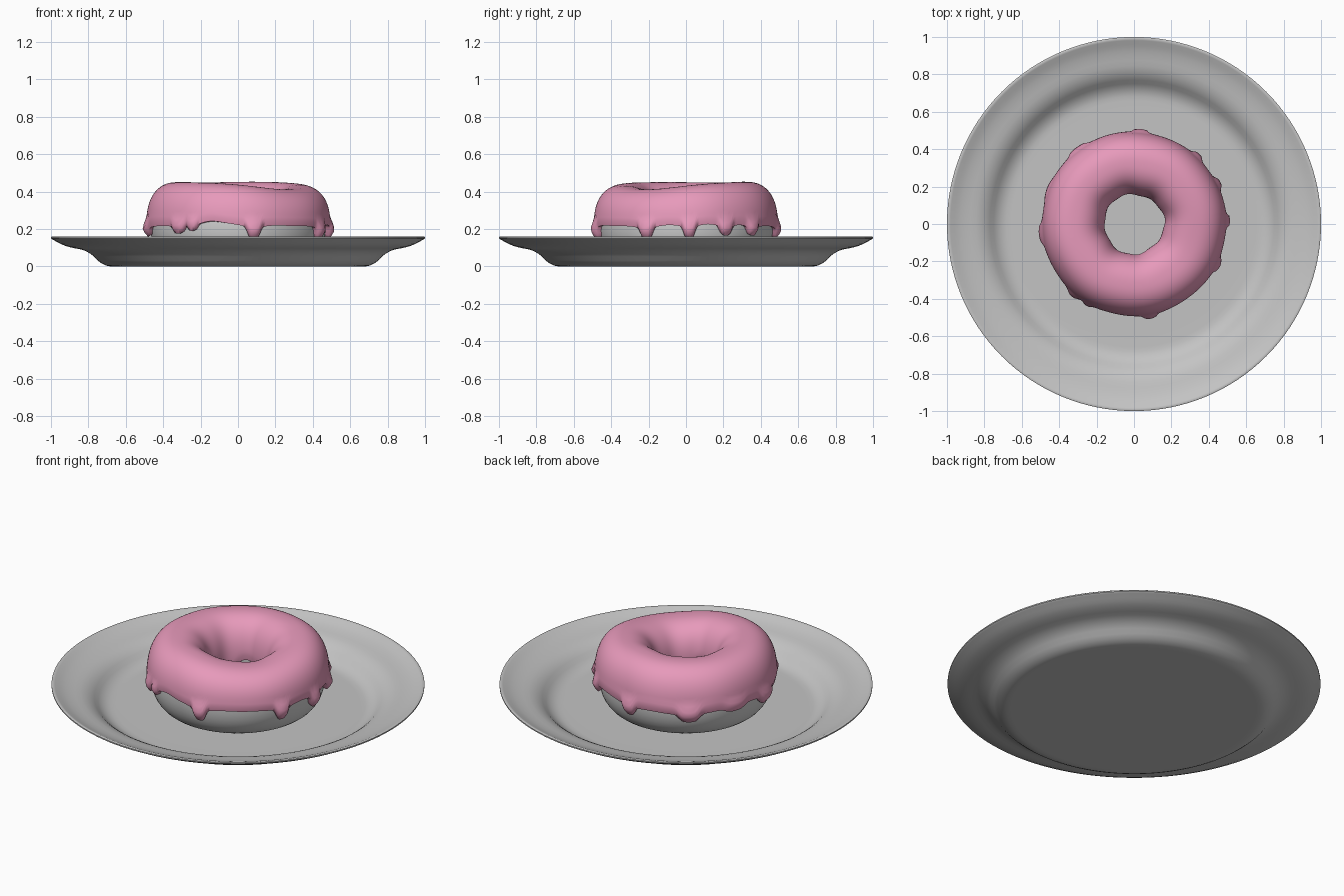
import bpy, math
from math import sin, cos, pi, radians

if "Cube" in bpy.data.objects:
    bpy.data.objects.remove(bpy.data.objects["Cube"])


def material(name, rgb):
    m = bpy.data.materials.new(name)
    m.diffuse_color = (*rgb, 1)
    m.use_nodes = True
    m.node_tree.nodes["Principled BSDF"].inputs["Base Color"].default_value = m.diffuse_color
    return m


PLATE = material("plate grey", (0.55, 0.55, 0.55))
DOUGH = material("dough pale grey", (0.63, 0.63, 0.63))
ICING = material("icing pink", (0.87, 0.35, 0.54))


def grid_object(name, rows, mat, close_rows, angle=50):
    """Skin a ring of point rows; the rows always wrap around the z axis."""
    n, m = len(rows), len(rows[0])
    verts = [p for row in rows for p in row]
    faces = []
    for i in range(n):
        j = (i + 1) % n
        for k in range(m if close_rows else m - 1):
            l = (k + 1) % m
            faces.append((i * m + k, j * m + k, j * m + l, i * m + l))
    mesh = bpy.data.meshes.new(name)
    mesh.from_pydata(verts, [], faces)
    mesh.materials.append(mat)
    ob = bpy.data.objects.new(name, mesh)
    bpy.context.collection.objects.link(ob)
    bpy.ops.object.select_all(action='DESELECT')
    ob.select_set(True)
    bpy.context.view_layer.objects.active = ob
    bpy.ops.object.mode_set(mode='EDIT')
    bpy.ops.mesh.select_all(action='SELECT')
    bpy.ops.mesh.remove_doubles(threshold=1e-5)
    bpy.ops.mesh.normals_make_consistent(inside=False)
    bpy.ops.object.mode_set(mode='OBJECT')
    bpy.ops.object.shade_smooth_by_angle(angle=radians(angle))
    return ob


def round_profile(pts, passes=2):
    """Corner-cutting that keeps the end points."""
    for _ in range(passes):
        out = [pts[0]]
        for (a, b), (c, d) in zip(pts, pts[1:]):
            out += [(.75 * a + .25 * c, .75 * b + .25 * d),
                    (.25 * a + .75 * c, .25 * b + .75 * d)]
        pts = out + [pts[-1]]
    return pts


def bump(a, centre, width):
    """Soft bell around an angle in degrees."""
    d = (a - centre + 180) % 360 - 180
    return math.exp(-(d / width) ** 2)


# Plate: lathed underside, thin rim and dished upper side
under = round_profile([(0, 0), (0.62, 0), (0.72, 0.0), (0.80, 0.085),
                       (0.92, 0.105), (0.995, 0.146)])
upper = round_profile([(0.985, 0.158), (0.92, 0.13), (0.80, 0.11),
                       (0.72, 0.03), (0.62, 0.028), (0, 0.028)])
profile = under + [(1.0, 0.15), (1.0, 0.157), (0.996, 0.16)] + upper
SEG = 128
grid_object("plate", [[(r * cos(a), r * sin(a), z) for r, z in profile]
                      for a in (2 * pi * i / SEG for i in range(SEG))], PLATE, False)

# Shared doughnut section: squarish ellipse, t = 0 outside, 90 top, 180 hole
R, ZC = 0.325, 0.23


def section(t, half_w, half_h, power):
    c, s = cos(t), sin(t)
    return (R + half_w * math.copysign(abs(c) ** power, c),
            half_h * math.copysign(abs(s) ** power, s))


def sag(a):
    """The top dips at the front right and swells elsewhere."""
    return -0.035 * bump(a, -40, 45) + 0.006 * bump(a, 75, 40) + 0.004 * bump(a, 200, 45)


# Dough ring
rows = []
for i in range(96):
    a = 2 * pi * i / 96
    row = []
    for k in range(40):
        r, z = section(2 * pi * k / 40, 0.145, 0.2, 0.9)
        z += sag(math.degrees(a)) * max(z, 0) / 0.2
        row.append((r * cos(a), r * sin(a), ZC + z))
    rows.append(row)
grid_object("dough", rows, DOUGH, True)

# Drips: direction in degrees, lowest height, half-width in degrees
DRIPS = [(-80, 0.145, 4.5), (-26, 0.145, 4.5), (2, 0.148, 4), (26, 0.165, 4.5),
         (47, 0.165, 4.5), (86, 0.15, 5), (127, 0.155, 7), (186, 0.16, 7),
         (-131, 0.175, 5), (-120, 0.19, 3.5), (158, 0.19, 8)]


def drip_shape(a):
    """Lower edge height of the icing and how thick the drip is there."""
    base = 0.222 + 0.006 * sin(radians(3 * a + 40)) + 0.015 * bump(a, -107, 9)
    base -= 0.02 * bump(a, 125, 35)
    edge, fat = base, 0
    for c, low, w in DRIPS:
        d = abs((a - c + 180) % 360 - 180)
        f = math.exp(-(d / w) ** 4) * 0.8 + 0.2 * math.exp(-(d / (2 * w)) ** 2)
        edge = min(edge, base + (low - base) * f)
        fat = max(fat, math.exp(-(d / w) ** 2))
    return edge, fat


def angle_at(z, half_h, power):
    """Section parameter that reaches a height below or above the middle."""
    s = max(-1, min(1, (z - ZC) / half_h))
    return math.asin(math.copysign(abs(s) ** (1 / power), s))


# Icing: closed shell with an outer skin and an inner skin hidden in the dough
N, M, POW = 360, 40, 0.85
rows = []
for i in range(N):
    a = 2 * pi * i / N
    deg = math.degrees(a)
    edge, fat = drip_shape(deg)
    t0 = angle_at(edge, 0.217, POW)
    hole_edge = 0.20 + 0.02 * sin(4 * a + 1) + 0.012 * sin(7 * a)
    t1 = pi - angle_at(hole_edge, 0.217, POW)
    wob = 0.004 * sin(3 * a + 1) + 0.003 * sin(8 * a)
    outer, inner = [], []
    for k in range(M + 1):
        u = k / M
        t = t0 + (t1 - t0) * u
        # the lip rounds in toward the dough at both free edges
        lip = min(1, (min(u, 1 - u) * M + 0.6) / 2.5)
        w = 0.147 + 0.019 * math.sqrt(1 - (1 - lip) ** 2)
        r, z = section(t, w, 0.217, POW)
        low = max(0, min(1, (0.27 - ZC - z) / 0.06))
        if t < pi / 2:
            r += 0.010 * fat * low * lip + 0.012 * low * lip + 0.5 * wob
        else:
            r += wob
        z += sag(deg) * max(z, 0) / 0.217
        outer.append((r * cos(a), r * sin(a), ZC + z))
        r, z = section(t, 0.135, 0.19, 0.9)
        z += sag(deg) * max(z, 0) / 0.19
        inner.append((r * cos(a), r * sin(a), ZC + z))
    rows.append(outer + inner[::-1])
grid_object("icing", rows, ICING, True, 70)
